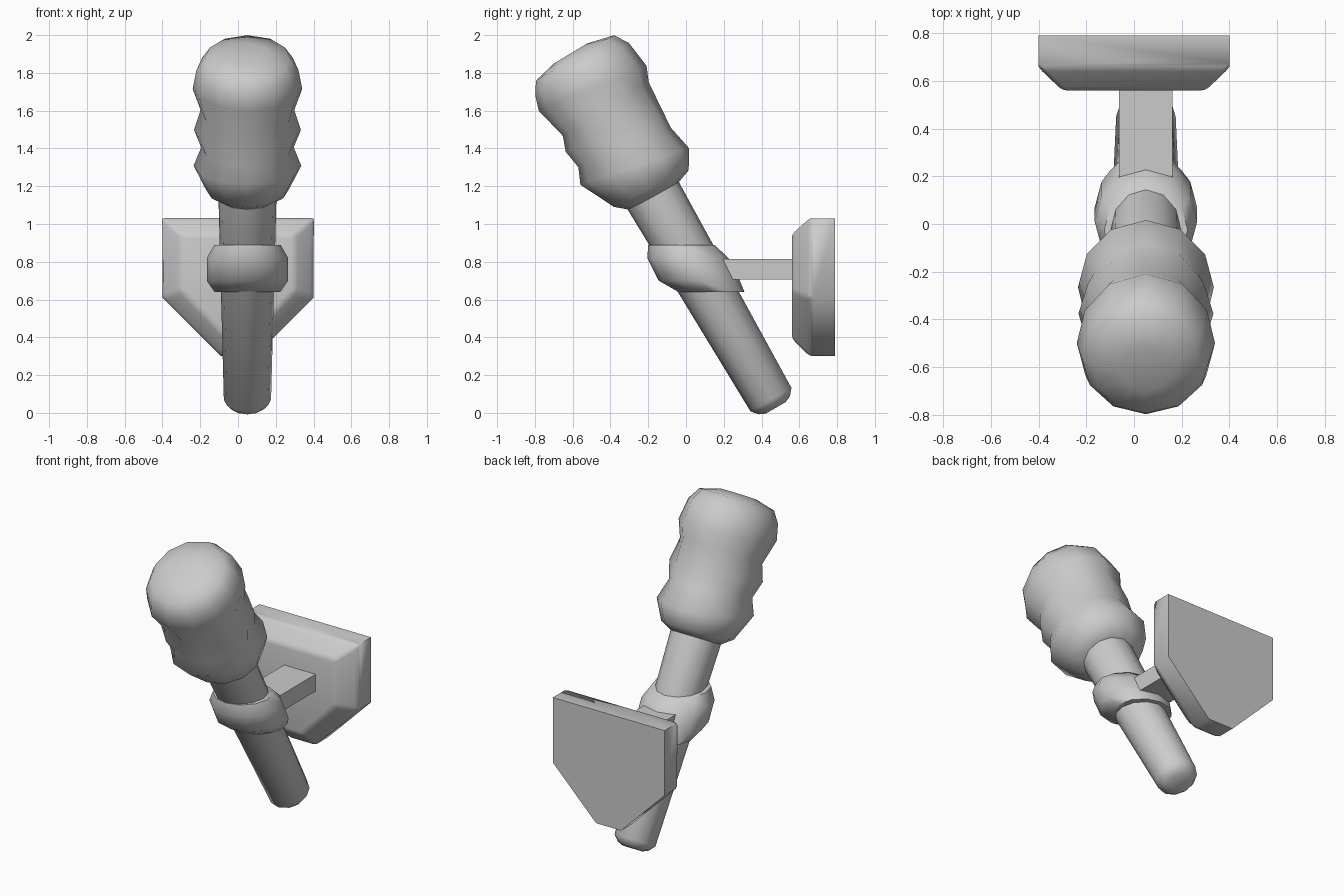
import bpy, bmesh
from math import sin, cos, pi
from mathutils import Vector

cube = bpy.data.objects.get("Cube")
if cube:
    bpy.data.objects.remove(cube, do_unlink=True)

grey = bpy.data.materials.new("plain grey")
grey.use_nodes = True
grey.diffuse_color = (0.6, 0.6, 0.6, 1)
grey.node_tree.nodes["Principled BSDF"].inputs["Base Color"].default_value = (0.6, 0.6, 0.6, 1)

SIDES = 12
CX = 0.05                                   # torch sits slightly off centre
FOOT = Vector((CX, 0.45, 0.07))             # foot of the shaft axis
AXIS = Vector((0, -0.5, 0.866))             # shaft leans forward 30 degrees
BACK = Vector((0, 0.866, 0.5))              # across the shaft, towards the wall


def loft(name, rings, angle=0.75):
    """Skin closed rings of points, capping both ends."""
    bm = bmesh.new()
    loops = [[bm.verts.new(p) for p in ring] for ring in rings]
    for a, b in zip(loops, loops[1:]):
        n = len(a)
        for i in range(n):
            j = (i + 1) % n
            bm.faces.new((a[i], a[j], b[j], b[i]))
    bm.faces.new(loops[0][::-1])
    bm.faces.new(loops[-1])
    bmesh.ops.recalc_face_normals(bm, faces=bm.faces)
    mesh = bpy.data.meshes.new(name)
    bm.to_mesh(mesh)
    bm.free()
    mesh.materials.append(grey)
    ob = bpy.data.objects.new(name, mesh)
    bpy.context.collection.objects.link(ob)
    bpy.ops.object.select_all(action="DESELECT")
    ob.select_set(True)
    bpy.context.view_layer.objects.active = ob
    bpy.ops.object.shade_smooth_by_angle(angle=angle)
    return ob


def leaning_ring(front_s, front_r, back_s, back_r, side_r):
    """Ring around the shaft whose height and radius vary from front to back."""
    ring = []
    for i in range(SIDES):
        a = 2 * pi * i / SIDES
        c, w = cos(a), (1 + cos(a)) / 2
        s = front_s * (1 - w) + back_s * w
        r = (back_r if c > 0 else front_r) * c * c + side_r * sin(a) ** 2
        ring.append(FOOT + AXIS * s + BACK * (r * c) + Vector((r * sin(a), 0, 0)))
    return ring


def level_ring(z, y, r):
    return [Vector((CX + r * sin(2 * pi * i / SIDES), y + r * cos(2 * pi * i / SIDES), z))
            for i in range(SIDES)]


# Tapered shaft with a rounded foot
shaft = [(-0.05, 0.06), (-0.035, 0.095), (0, 0.125), (1.3, 0.155)]
loft("shaft", [leaning_ring(s, r, s, r, r) for s, r in shaft])

# Lumpy wrapped head: front height, radius, back height, radius, side radius
head = [
    (1.24, 0.14, 1.24, 0.15, 0.15),
    (1.30, 0.21, 1.27, 0.23, 0.22),
    (1.49, 0.305, 1.37, 0.29, 0.285),
    (1.575, 0.268, 1.51, 0.261, 0.245),
    (1.68, 0.285, 1.62, 0.268, 0.283),
    (1.76, 0.256, 1.78, 0.28, 0.248),
    (1.94, 0.30, 1.86, 0.313, 0.29),
    (2.02, 0.275, 2.01, 0.293, 0.27),
    (2.085, 0.233, 2.086, 0.246, 0.225),
    (2.116, 0.106, 2.12, 0.10, 0.11),
]
loft("wrapped_head", [leaning_ring(*row) for row in head], angle=1.1)

# Slanted collar with level top and bottom
collar = [(0.64, 0.135, 0.175), (0.70, 0.07, 0.215), (0.82, 0.01, 0.215), (0.89, -0.025, 0.175)]
loft("collar", [level_ring(*row) for row in collar], angle=0.9)

# Bracket arm
loft("bracket_arm", [[(CX - 0.112, y, 0.705), (CX + 0.112, y, 0.705),
                      (CX + 0.112, y, 0.815), (CX - 0.112, y, 0.815)] for y in (0.1, 0.6)])


# Wall plate: shield outline with a wide chamfer on the front
def shield(y, side, top, shoulder, tip, bottom):
    half = [(side, top), (side, shoulder), (tip, bottom)]
    return [(x, y, z) for x, z in half] + [(-x, y, z) for x, z in half[::-1]]


plate = loft("wall_plate", [
    shield(0.79, 0.40, 1.03, 0.61, 0.09, 0.30),
    shield(0.655, 0.40, 1.03, 0.61, 0.09, 0.30),
    shield(0.56, 0.30, 0.945, 0.645, 0.06, 0.395),
], angle=0.9)
bevel = plate.modifiers.new("soft_edges", "BEVEL")
bevel.width = 0.02
bevel.segments = 2
bevel.limit_method = "WEIGHT"
weights = plate.data.attributes.new("bevel_weight_edge", "FLOAT", "EDGE")
for edge in plate.data.edges:
    ys = [plate.data.vertices[v].co.y for v in edge.vertices]
    weights.data[edge.index].value = 1.0 if max(ys) < 0.78 else 0.0
